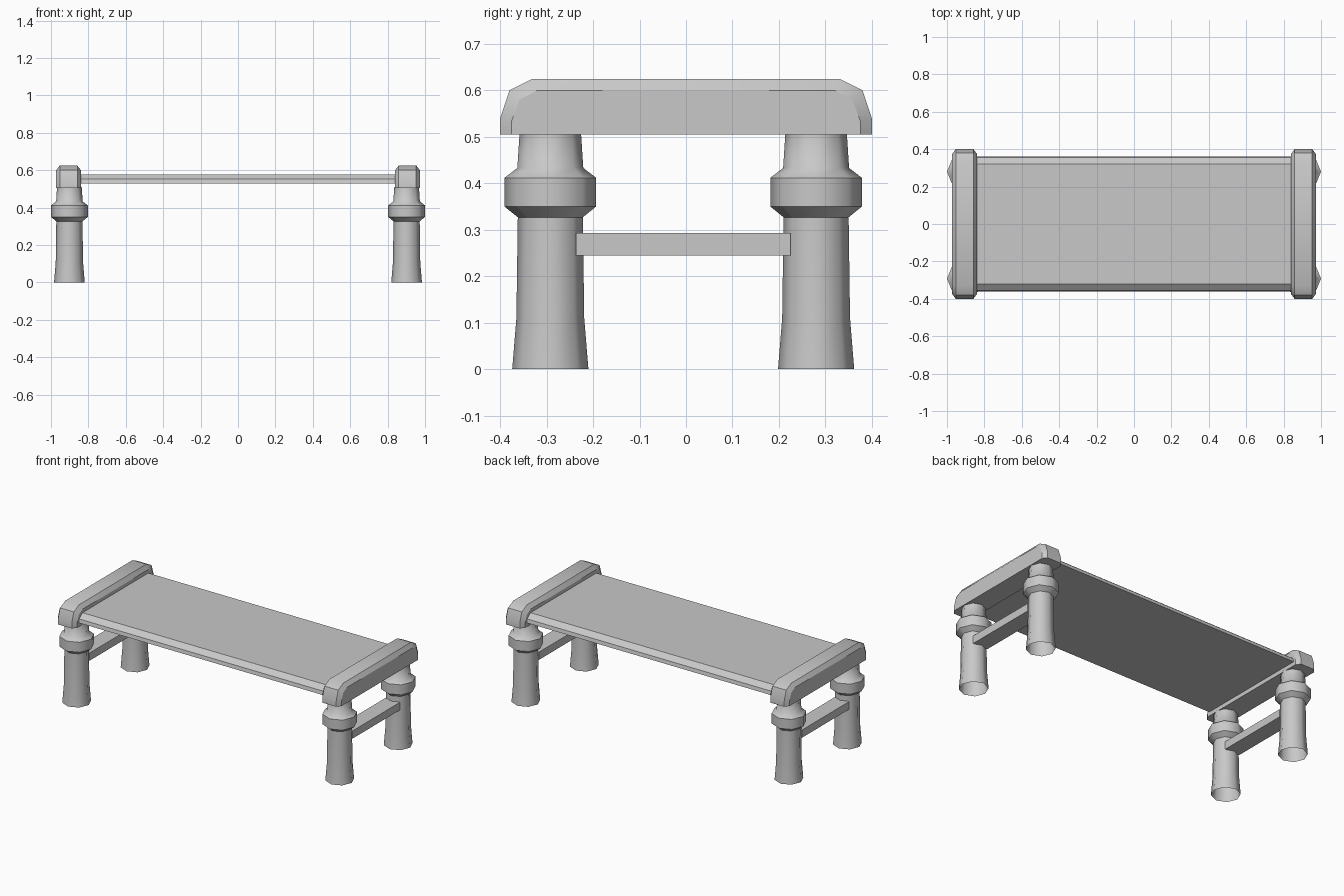
import bpy, bmesh, math

cube = bpy.data.objects.get("Cube")
if cube:
    bpy.data.objects.remove(cube, do_unlink=True)

grey = bpy.data.materials.new("plain_grey")
grey.use_nodes = True
COLOUR = (0.58, 0.58, 0.58, 1)
grey.diffuse_color = COLOUR
grey.node_tree.nodes["Principled BSDF"].inputs["Base Color"].default_value = COLOUR


def loft(name, rings, angle, capped=True):
    """Join matching rings of points into a skin, with optional end caps."""
    bm = bmesh.new()
    loops = [[bm.verts.new(p) for p in ring] for ring in rings]
    for a, b in zip(loops, loops[1:]):
        for i in range(len(a)):
            j = (i + 1) % len(a)
            bm.faces.new((a[i], a[j], b[j], b[i]))
    if capped:
        bm.faces.new(loops[0][::-1])
        bm.faces.new(loops[-1])
    bmesh.ops.recalc_face_normals(bm, faces=bm.faces)
    mesh = bpy.data.meshes.new(name)
    bm.to_mesh(mesh)
    bm.free()
    mesh.materials.append(grey)
    obj = bpy.data.objects.new(name, mesh)
    bpy.context.collection.objects.link(obj)
    bpy.ops.object.select_all(action='DESELECT')
    obj.select_set(True)
    bpy.context.view_layer.objects.active = obj
    bpy.ops.object.shade_smooth_by_angle(angle=math.radians(angle))
    return obj


def section(x, half):
    """Mirror half a y-z profile and place it at x."""
    pts = half + [(-y, z) for y, z in reversed(half)]
    return [(x, y, z) for y, z in pts]


# Seat board with softened long edges
BOARD = [(0.36, 0.53), (0.355, 0.552), (0.322, 0.578)]
loft("seat_board", [section(x, BOARD) for x in (-0.88, 0.88)], 30)

# Octagonal turned leg: radius, height
LEG = [(0.082, 0), (0.073, 0.11), (0.07, 0.327), (0.0985, 0.35),
       (0.0985, 0.412), (0.071, 0.433), (0.066, 0.51)]
# End beam: full outline and the smaller outline of its bevelled sides
BEAM = [(0.40, 0.505), (0.40, 0.54), (0.38, 0.60), (0.33, 0.625)]
SIDE = [(0.375, 0.505), (0.375, 0.535), (0.358, 0.58), (0.32, 0.60)]
RAIL = [(-0.05, 0.245), (0.05, 0.245), (0.05, 0.293), (-0.05, 0.293)]

for side, sx in (("left", 1), ("right", -1)):
    cx = 0.906 * sx
    loft(side + "_end_beam",
         [section(cx - 0.066, SIDE), section(cx - 0.047, BEAM),
          section(cx + 0.047, BEAM), section(cx + 0.066, SIDE)], 30)

    lx = 0.9015 * sx
    for end, ly in (("front", -0.292), ("back", 0.28)):
        rings = [[(lx + r * math.cos(k * math.pi / 4),
                   ly + r * math.sin(k * math.pi / 4), z) for k in range(8)]
                 for r, z in LEG]
        loft(f"{end}_{side}_leg", rings, 47, capped=False)

    # Low rail tying the two legs together
    loft(side + "_rail",
         [[(lx + x, y, z) for x, z in RAIL] for y in (-0.237, 0.225)], 30)
